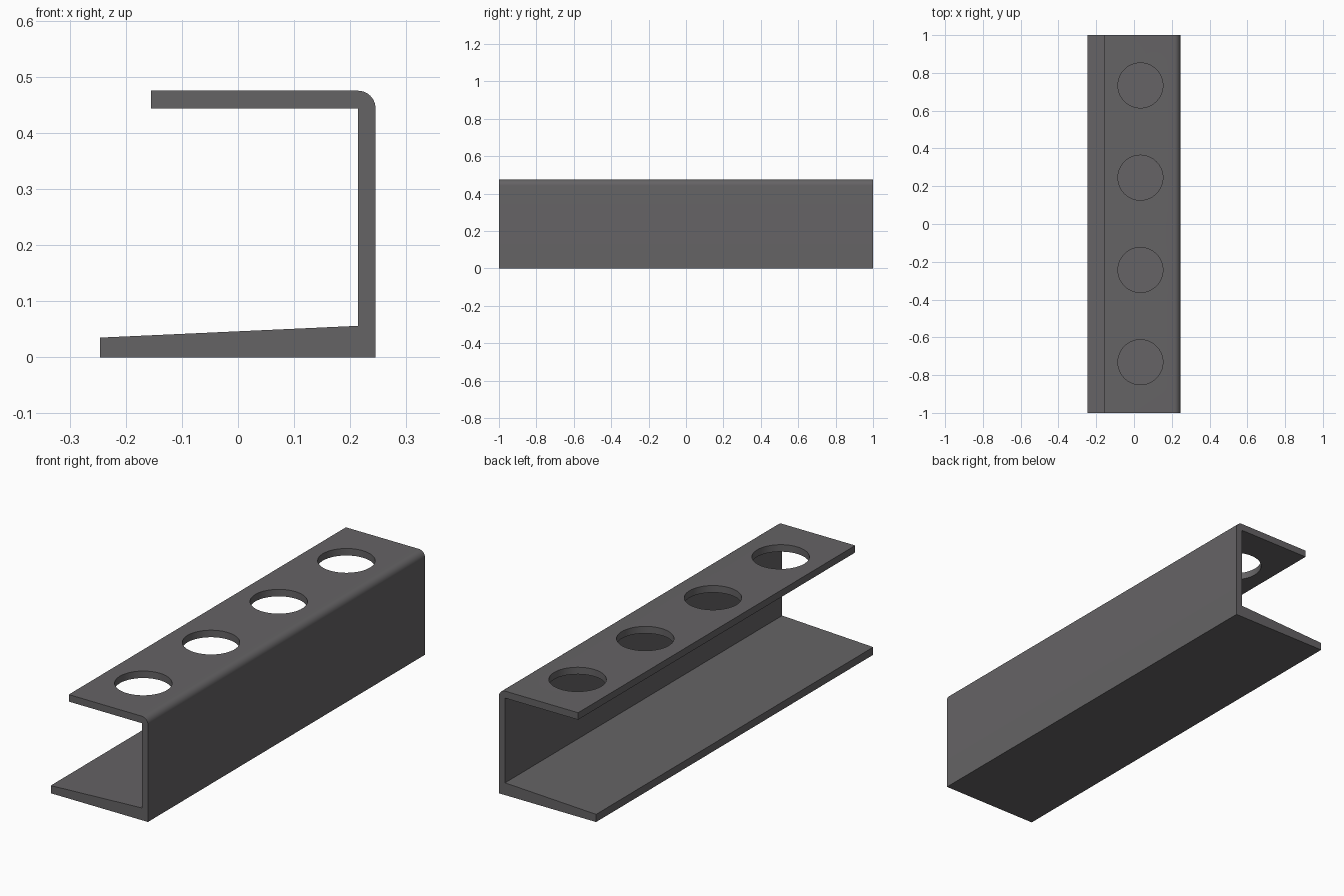
import bpy, bmesh, math

cube = bpy.data.objects.get("Cube")
if cube:
    bpy.data.objects.remove(cube, do_unlink=True)

LENGTH = 2.0
WALL_X, TOP_Z = 0.245, 0.475
BEND_R = 0.031

steel = bpy.data.materials.new("dark grey steel")
steel.use_nodes = True
colour = (0.13, 0.125, 0.13, 1)
steel.diffuse_color = colour
steel.node_tree.nodes["Principled BSDF"].inputs["Base Color"].default_value = colour

# Channel cross-section: tapered floor, wall, rounded bend, top flange
profile = [(-0.246, 0), (WALL_X, 0)]
for i in range(13):
    a = math.pi / 2 * i / 12
    profile.append((WALL_X - BEND_R + BEND_R * math.cos(a),
                    TOP_Z - BEND_R + BEND_R * math.sin(a)))
profile += [(-0.155, TOP_Z), (-0.155, 0.443), (0.214, 0.443),
            (0.214, 0.056), (-0.246, 0.035)]

bm = bmesh.new()
end = bm.faces.new([bm.verts.new((x, -LENGTH / 2, z)) for x, z in profile])
side = bmesh.ops.extrude_face_region(bm, geom=[end], use_keep_orig=True)
moved = [v for v in side["geom"] if isinstance(v, bmesh.types.BMVert)]
bmesh.ops.translate(bm, verts=moved, vec=(0, LENGTH, 0))
bmesh.ops.recalc_face_normals(bm, faces=bm.faces)
mesh = bpy.data.meshes.new("channel_bracket")
bm.to_mesh(mesh)
bm.free()
mesh.materials.append(steel)
channel = bpy.data.objects.new("channel_bracket", mesh)
bpy.context.collection.objects.link(channel)

# Four round holes through the top flange
for i in range(4):
    y = (i - 1.5) * 0.4885 + 0.001
    bpy.ops.mesh.primitive_cylinder_add(vertices=64, radius=0.119, depth=0.2,
                                        location=(0.034, y, 0.46))
    cutter = bpy.context.object
    cutter.name = "hole_cutter"
    cutter.data.materials.append(steel)
    cut = channel.modifiers.new("hole", 'BOOLEAN')
    cut.operation = 'DIFFERENCE'
    cut.solver = 'EXACT'
    cut.object = cutter
    bpy.ops.object.select_all(action='DESELECT')
    channel.select_set(True)
    bpy.context.view_layer.objects.active = channel
    bpy.ops.object.modifier_apply(modifier=cut.name)
    bpy.data.objects.remove(cutter, do_unlink=True)

# Smooth bend and hole walls, crisp edges elsewhere
bpy.ops.object.shade_smooth_by_angle(angle=math.radians(30))
